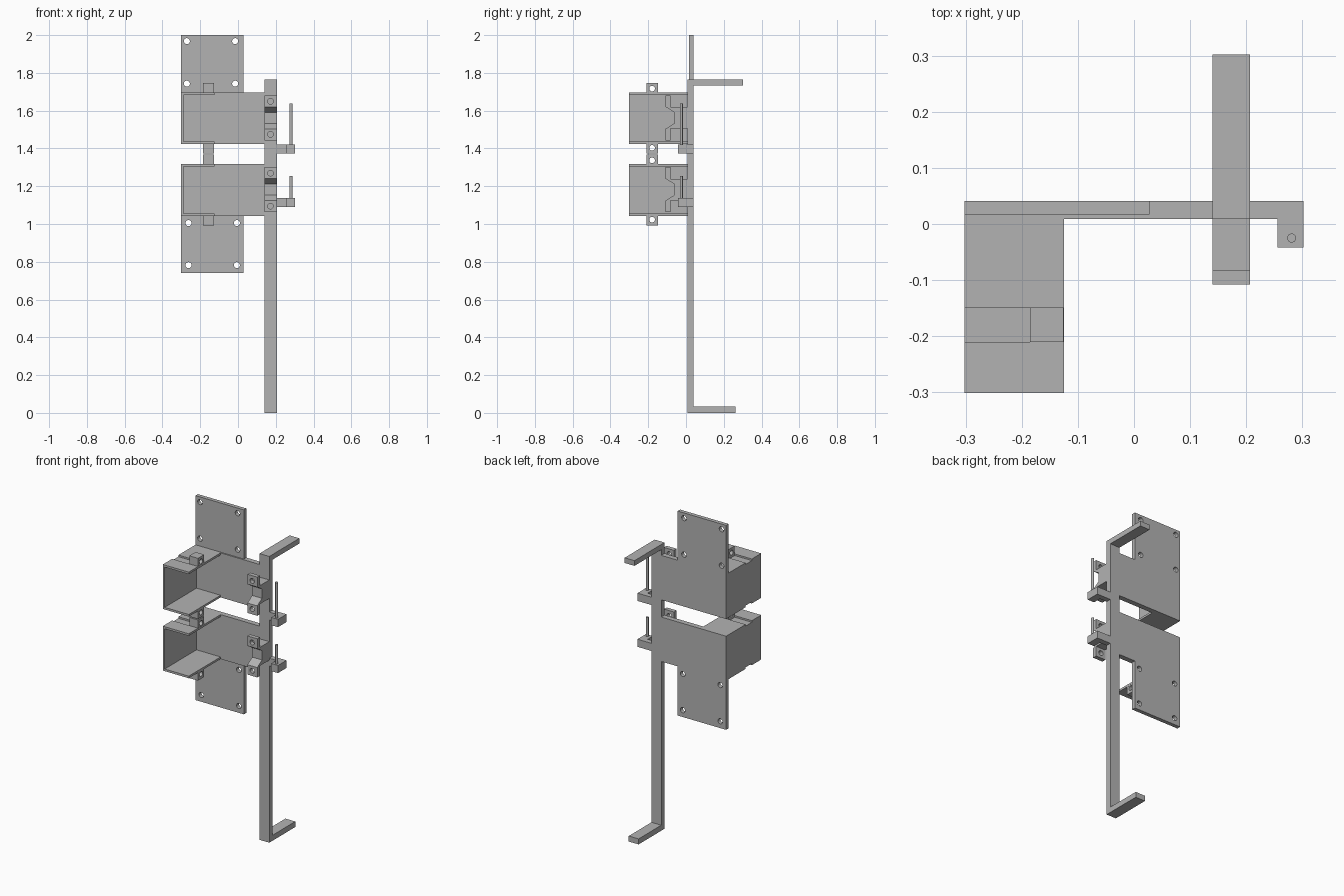
import bpy
from mathutils import Matrix, Vector

cube = bpy.data.objects.get("Cube")
if cube:
    bpy.data.objects.remove(cube, do_unlink=True)

grey = bpy.data.materials.new("plain grey")
grey.use_nodes = True
COLOUR = (0.45, 0.45, 0.45, 1)
grey.diffuse_color = COLOUR
grey.node_tree.nodes["Principled BSDF"].inputs["Base Color"].default_value = COLOUR

X0, X1 = -0.302, 0.302          # outer sides
POST = (0.14, 0.207)            # post width
FRONT, BACK = 0.009, 0.041      # frame thickness


def add_object(name, verts, faces):
    mesh = bpy.data.meshes.new(name)
    mesh.from_pydata(verts, [], faces)
    mesh.materials.append(grey)
    obj = bpy.data.objects.new(name, mesh)
    bpy.context.collection.objects.link(obj)
    return obj


def prism(name, profile, axis, lo, hi):
    """Extrude a 2D profile along an axis: 'x' takes (y, z), 'y' takes (x, z), 'z' takes (x, y)."""
    place = {"x": lambda p, t: (t, p[0], p[1]),
             "y": lambda p, t: (p[0], t, p[1]),
             "z": lambda p, t: (p[0], p[1], t)}[axis]
    n = len(profile)
    verts = [place(p, t) for t in (lo, hi) for p in profile]
    faces = [tuple(range(n))[::-1], tuple(range(n, 2 * n))]
    faces += [(i, (i + 1) % n, n + (i + 1) % n, n + i) for i in range(n)]
    obj = add_object(name, verts, faces)
    # make every prism face outwards
    import bmesh
    bm = bmesh.new()
    bm.from_mesh(obj.data)
    bmesh.ops.recalc_face_normals(bm, faces=bm.faces)
    bm.to_mesh(obj.data)
    bm.free()
    return obj


def box(name, x, y, z):
    return prism(name, [(x[0], z[0]), (x[1], z[0]), (x[1], z[1]), (x[0], z[1])], "y", *y)


def cylinder(name, centre, radius, length, axis):
    bpy.ops.mesh.primitive_cylinder_add(vertices=24, radius=radius, depth=length)
    obj = bpy.context.object
    obj.name = name
    turn = Vector((0, 0, 1)).rotation_difference(Vector(axis)).to_matrix().to_4x4()
    obj.data.transform(Matrix.Translation(centre) @ turn)
    obj.data.materials.append(grey)
    return obj


def cut(obj, cutters):
    for cutter in cutters:
        mod = obj.modifiers.new("cut", "BOOLEAN")
        mod.operation, mod.solver, mod.object = "DIFFERENCE", "EXACT", cutter
        bpy.context.view_layer.objects.active = obj
        bpy.ops.object.modifier_apply(modifier=mod.name)
        bpy.data.objects.remove(cutter, do_unlink=True)


# Post with two rearward arms
prism("post", [(FRONT, 0), (0.262, 0), (0.262, 0.034), (BACK, 0.034), (BACK, 1.732),
               (X1, 1.732), (X1, 1.764), (FRONT, 1.764)], "x", *POST)


# Mounting plates with four screw holes each
def mounting_plate(name, z, hole_x, hole_z):
    plate = box(name, (X0, 0.028), (0.017, BACK), z)
    cut(plate, [cylinder("hole_cutter", (hx, BACK, hz), 0.016, 0.2, (0, 1, 0))
                for hx in hole_x for hz in hole_z])


mounting_plate("upper_mounting_plate", (1.697, 2.0), (-0.271, -0.015), (1.968, 1.743))
mounting_plate("lower_mounting_plate", (0.74, 1.043), (-0.262, -0.006), (1.005, 0.782))


# One holder: back plate, open box, side lugs and the tabbed clip on the post
def holder(prefix, zc):
    half, wall, groove = 0.137, 0.013, 0.010
    box("%s_back_plate" % prefix, (X0, POST[0]), (FRONT, BACK), (zc - half, zc + half))

    # box open at the front and on one side
    xi, xe, inner = X0 + wall, -0.125, half - wall
    shell = prism("%s_box" % prefix,
                  [(X0, zc - half), (xe, zc - half), (xe, zc - inner), (xi, zc - inner),
                   (xi, zc + inner), (xe, zc + inner), (xe, zc + half), (X0, zc + half)],
                  "y", -0.301, FRONT)
    lug_y = (-0.21, -0.149)
    cut(shell, [box("groove_cutter", (X0 - 0.1, -0.185), lug_y,
                    sorted((zc + s * (half - groove), zc + s * (half + 0.1))))
                for s in (-1, 1)])

    # lugs with a hole running sideways
    for side, s in (("upper", 1), ("lower", -1)):
        lug = box("%s_box_%s_lug" % (prefix, side), (-0.185, xe - 0.001), lug_y,
                  sorted((zc + s * (half - groove), zc + s * 0.187)))
        cut(lug, [cylinder("hole_cutter", (-0.155, sum(lug_y) / 2, zc + s * 0.157),
                           0.015, 0.3, (1, 0, 0))])

    # clip: stem with notched front and a tab above and below
    tip, rear, notch = -0.108, -0.082, -0.062
    upper = [(FRONT, 0.057), (rear, 0.057), (rear, 0.119), (tip, 0.119), (tip, 0.058), (notch, 0.029)]
    profile = upper + [(y, -z) for y, z in reversed(upper)]
    clip = prism("%s_clip" % prefix, [(y, zc + 0.002 + z) for y, z in profile], "x", *POST)
    cut(clip, [cylinder("hole_cutter", (0.172, tip, zc + 0.002 + s * 0.087), 0.015, 0.15, (0, 1, 0))
               for s in (-1, 1)])


holder("upper", 1.56)
holder("lower", 1.18)


# Side brackets, each carrying an upright pin
def bracket(prefix, z, pin_top):
    prism("%s_bracket" % prefix,
          [(POST[1], FRONT), (0.256, FRONT), (0.256, -0.042), (X1, -0.042), (X1, BACK), (POST[1], BACK)],
          "z", *z)
    pin = cylinder("%s_pin" % prefix, (0.281, -0.025, (z[1] + pin_top) / 2), 0.008,
                   pin_top - z[1], (0, 0, 1))
    bpy.ops.object.select_all(action="DESELECT")
    pin.select_set(True)
    bpy.context.view_layer.objects.active = pin
    bpy.ops.object.shade_smooth_by_angle()


bracket("upper", (1.373, 1.421), 1.638)
bracket("lower", (1.09, 1.137), 1.254)
